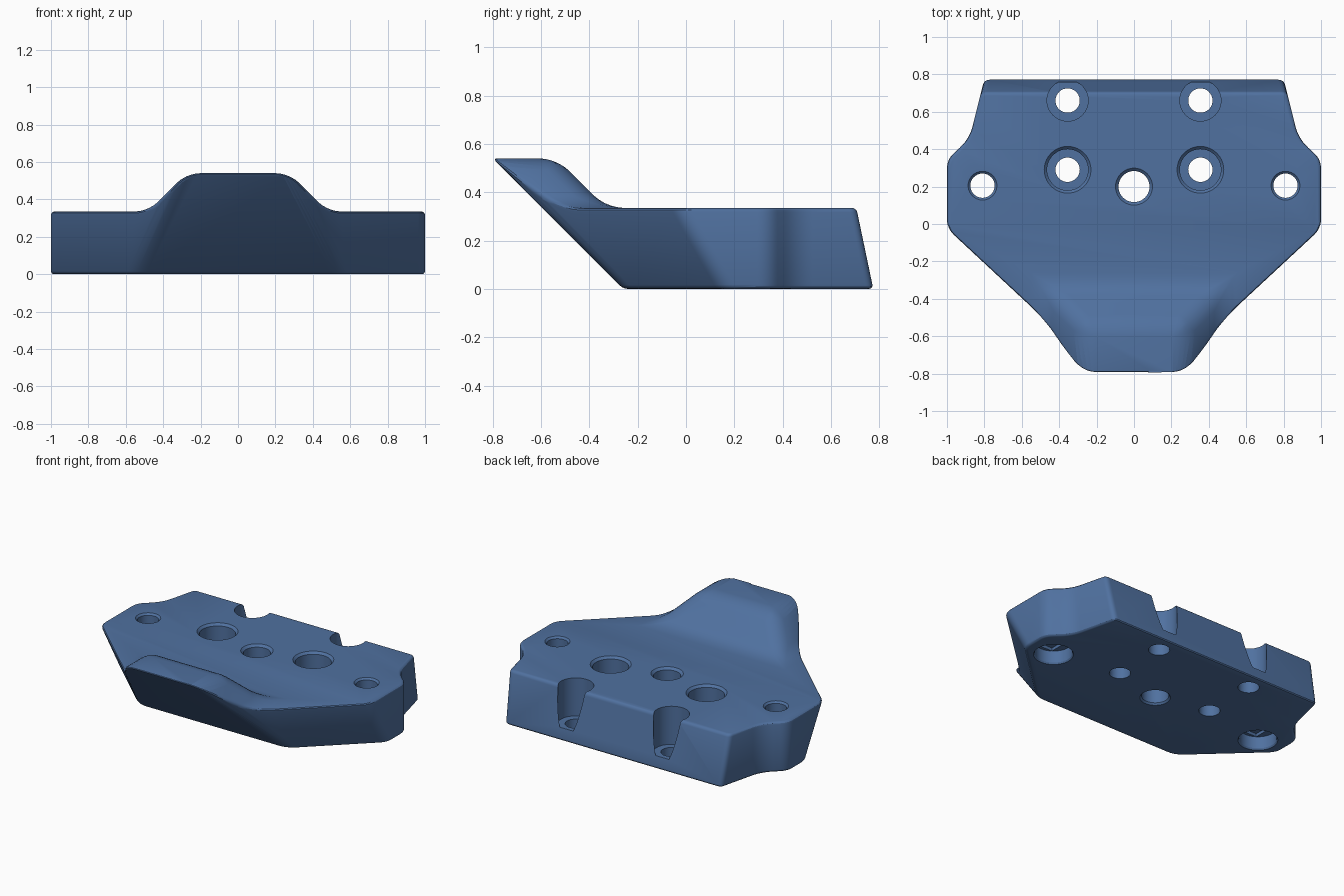
import bpy, bmesh, math
from mathutils import Vector

if "Cube" in bpy.data.objects:
    bpy.data.objects.remove(bpy.data.objects["Cube"])

TOP, PEAK = 0.335, 0.54      # deck height, raised nose height


def make_object(name, bm):
    bmesh.ops.recalc_face_normals(bm, faces=bm.faces)
    mesh = bpy.data.meshes.new(name)
    bm.to_mesh(mesh)
    bm.free()
    obj = bpy.data.objects.new(name, mesh)
    bpy.context.collection.objects.link(obj)
    return obj


def rounded(points, cuts, z, steps=6):
    """Closed outline with every corner replaced by a short curve."""
    out = []
    for i, (p, c) in enumerate(zip(points, cuts)):
        p = Vector(p)
        a = p + (Vector(points[i - 1]) - p).normalized() * c
        b = p + (Vector(points[(i + 1) % len(points)]) - p).normalized() * c
        for k in range(steps + 1):
            t = k / steps
            q = a * (1 - t) ** 2 + p * 2 * t * (1 - t) + b * t * t
            out.append((q.x, q.y, z))
    return out


def mirrored(half):
    return half + [(-x, y) for x, y in reversed(half)]


# Block: loft between the base outline and a wider, forward-leaning outline
base = mirrored([(0.80, 0.775), (0.88, 0.455), (1, 0.345), (1, 0.16), (0.55, -0.26)])
crown = mirrored([(0.828, 0.662), (0.88, 0.455), (1, 0.345), (1, -0.15), (0.30, -0.80)])
cuts = [0.03, 0.07, 0.05, 0.05, 0.06]
cuts += cuts[::-1]
bm = bmesh.new()
low = [bm.verts.new(v) for v in rounded(base, cuts, 0)]
high = [bm.verts.new(v) for v in rounded(crown, cuts, PEAK)]
bm.faces.new(low)
bm.faces.new(high)
for i in range(len(low)):
    j = (i + 1) % len(low)
    bm.faces.new((low[i], low[j], high[j], high[i]))
block = make_object("mount_block", bm)

# Envelope: flat deck with a filleted raised nose, trims the block
bm = bmesh.new()
nv = lambda x, y, z: bm.verts.new((x, y, z))
foot = [nv(-0.48, -1.2, TOP), nv(-0.48, -0.33, TOP), nv(0.48, -0.33, TOP), nv(0.48, -1.2, TOP)]
nose = [nv(-0.275, -1.2, PEAK), nv(-0.275, -0.535, PEAK), nv(0.275, -0.535, PEAK), nv(0.275, -1.2, PEAK)]
deck = [nv(1.5, -1.2, TOP), nv(1.5, 1.2, TOP), nv(-1.5, 1.2, TOP), nv(-1.5, -1.2, TOP)]
under = [nv(v.co.x, v.co.y, -0.5) for v in deck]
bm.faces.new(foot + deck)
bm.faces.new(nose)
bm.faces.new(under)
for i in range(3):
    bm.faces.new((foot[i], foot[i + 1], nose[i + 1], nose[i]))
    bm.faces.new((deck[i], deck[i + 1], under[i + 1], under[i]))
bm.faces.new([deck[3], foot[0]] + [nose[0], nose[3]] + [foot[3], deck[0], under[0], under[3]])
soft = [bm.edges.get((r[i], r[i + 1])) for r in (foot, nose) for i in range(3)]
soft += [bm.edges.get((foot[i], nose[i])) for i in (1, 2)]
bmesh.ops.recalc_face_normals(bm, faces=bm.faces)
bmesh.ops.bevel(bm, geom=soft, offset=0.07, offset_type='OFFSET', segments=5,
                profile=0.5, affect='EDGES', clamp_overlap=True)
envelope = make_object("envelope_cutter", bm)


def lathe(bm, x, y, profile, n=40):
    """Solid of revolution from (radius, z) pairs, bottom to top."""
    rings = [[bm.verts.new((x + r * math.cos(2 * math.pi * k / n),
                            y + r * math.sin(2 * math.pi * k / n), z))
              for k in range(n)] for r, z in profile]
    bm.faces.new(rings[0][::-1])
    bm.faces.new(rings[-1])
    for a, b in zip(rings, rings[1:]):
        for k in range(n):
            j = (k + 1) % n
            bm.faces.new((a[k], a[j], b[j], b[k]))


# Bolt holes: centre bore, recessed bolts, side bolts with recesses below
bm = bmesh.new()
lathe(bm, 0, 0.2, [(0.11, -0.02), (0.083, 0.012), (0.083, TOP - 0.015), (0.12, TOP + 0.02)])
for s in (-1, 1):
    lathe(bm, s * 0.355, 0.29, [(0.065, -0.1), (0.065, 0.1), (0.11, 0.1),
                                (0.11, TOP - 0.015), (0.145, TOP + 0.02)])
    lathe(bm, s * 0.355, 0.66, [(0.065, -0.1), (0.065, 0.08), (0.11, 0.08), (0.11, 0.5)])
    lathe(bm, s * 0.81, 0.205, [(0.135, -0.02), (0.115, 0.01), (0.115, 0.09), (0.065, 0.09),
                                (0.065, TOP - 0.012), (0.097, TOP + 0.02)])
holes = make_object("hole_cutter", bm)

# Shallow slots in the roof of the side recesses
bm = bmesh.new()
for s in (-1, 1):
    box = bmesh.ops.create_cube(bm, size=1)["verts"]
    bmesh.ops.scale(bm, vec=(0.13, 0.186, 0.05), verts=box)
    bmesh.ops.translate(bm, vec=(s * 0.81, 0.205, 0.085), verts=box)
slots = make_object("slot_cutter", bm)


def boolean(cutter, operation):
    cutter.hide_render = True
    mod = block.modifiers.new(cutter.name, 'BOOLEAN')
    mod.operation, mod.solver, mod.object = operation, 'EXACT', cutter


boolean(envelope, 'INTERSECT')
edge = block.modifiers.new("edge_round", 'BEVEL')
edge.width, edge.segments = 0.018, 3
edge.limit_method, edge.angle_limit = 'ANGLE', math.radians(35)
edge.use_clamp_overlap = False
boolean(holes, 'DIFFERENCE')
boolean(slots, 'DIFFERENCE')

# Bake the modifiers, drop the helpers
bpy.context.view_layer.update()
deps = bpy.context.evaluated_depsgraph_get()
mesh = bpy.data.meshes.new_from_object(block.evaluated_get(deps))
block.modifiers.clear()
block.data = mesh
for helper in (envelope, holes, slots):
    bpy.data.objects.remove(helper)

# Colour and shading
blue = bpy.data.materials.new("steel_blue")
blue.diffuse_color = (0.08, 0.165, 0.35, 1)
blue.use_nodes = True
blue.node_tree.nodes["Principled BSDF"].inputs["Base Color"].default_value = blue.diffuse_color
mesh.materials.clear()
mesh.materials.append(blue)
for o in bpy.context.selected_objects:
    o.select_set(False)
block.select_set(True)
bpy.context.view_layer.objects.active = block
bpy.ops.object.shade_smooth_by_angle(angle=math.radians(30))
